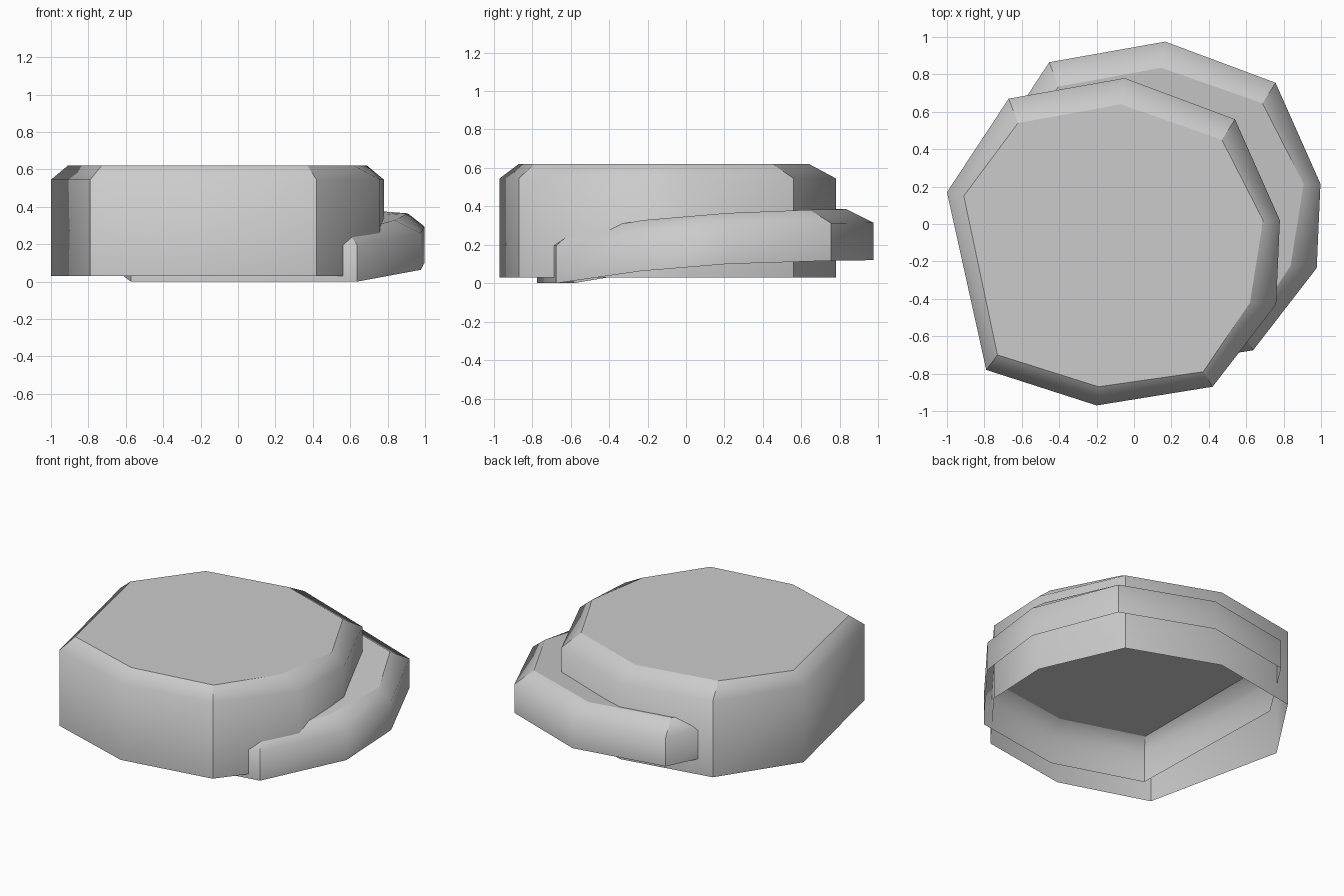
import bpy
import bmesh

cube = bpy.data.objects.get("Cube")
if cube:
    bpy.data.objects.remove(cube, do_unlink=True)

stone = bpy.data.materials.new("grey_stone")
stone.use_nodes = True
colour = (0.6, 0.6, 0.6, 1)
stone.diffuse_color = colour
stone.node_tree.nodes["Principled BSDF"].inputs["Base Color"].default_value = colour

# Shared outline: wall corners, then the inset top corners
OUTLINE = [(-1, .17), (-.79, -.78), (-.2, -.97), (.42, -.87), (.76, -.43),
           (.78, .02), (.54, .56), (-.05, .78), (-.67, .67)]
INSET = [(-.91, .15), (-.73, -.70), (-.19, -.87), (.37, -.79), (.62, -.42),
         (.69, .02), (.47, .45), (-.07, .64), (-.62, .54)]
SHARP_CORNERS = {1, 3, 6, 8}


def rock_slab(name, shift, base, wall, bevel):
    """Open-bottomed slab; base gives the rim height at each corner."""
    bm = bmesh.new()

    def ring(points, lift):
        return [bm.verts.new((x + shift[0], y + shift[1], z + lift))
                for (x, y), z in zip(points, base)]

    rim = ring(OUTLINE, 0)
    shoulder = ring(OUTLINE, wall)
    crown = ring(INSET, wall + bevel)
    count = len(rim)
    for low, high in ((rim, shoulder), (shoulder, crown)):
        for i in range(count):
            j = (i + 1) % count
            bm.faces.new((low[i], low[j], high[j], high[i]))
    bm.faces.new(crown)

    # Soft shoulders, crisp top edge and crisp main corners
    for face in bm.faces:
        face.smooth = True
    for i in range(count):
        bm.edges.get((crown[i], crown[(i + 1) % count])).smooth = False
        if i in SHARP_CORNERS:
            bm.edges.get((rim[i], shoulder[i])).smooth = False
            bm.edges.get((shoulder[i], crown[i])).smooth = False

    mesh = bpy.data.meshes.new(name)
    bm.to_mesh(mesh)
    bm.free()
    mesh.materials.append(stone)
    slab = bpy.data.objects.new(name, mesh)
    bpy.context.collection.objects.link(slab)
    return slab


# Tall main rock
rock_slab("upper_rock", (0, 0), [.03] * len(OUTLINE), .515, .075)

# Thin warped ledge, offset towards the back left
rock_slab("lower_ledge", (.217, .195),
          [.16, 0, 0, 0, .063, .10, .117, .12, .12], .195, .07)
